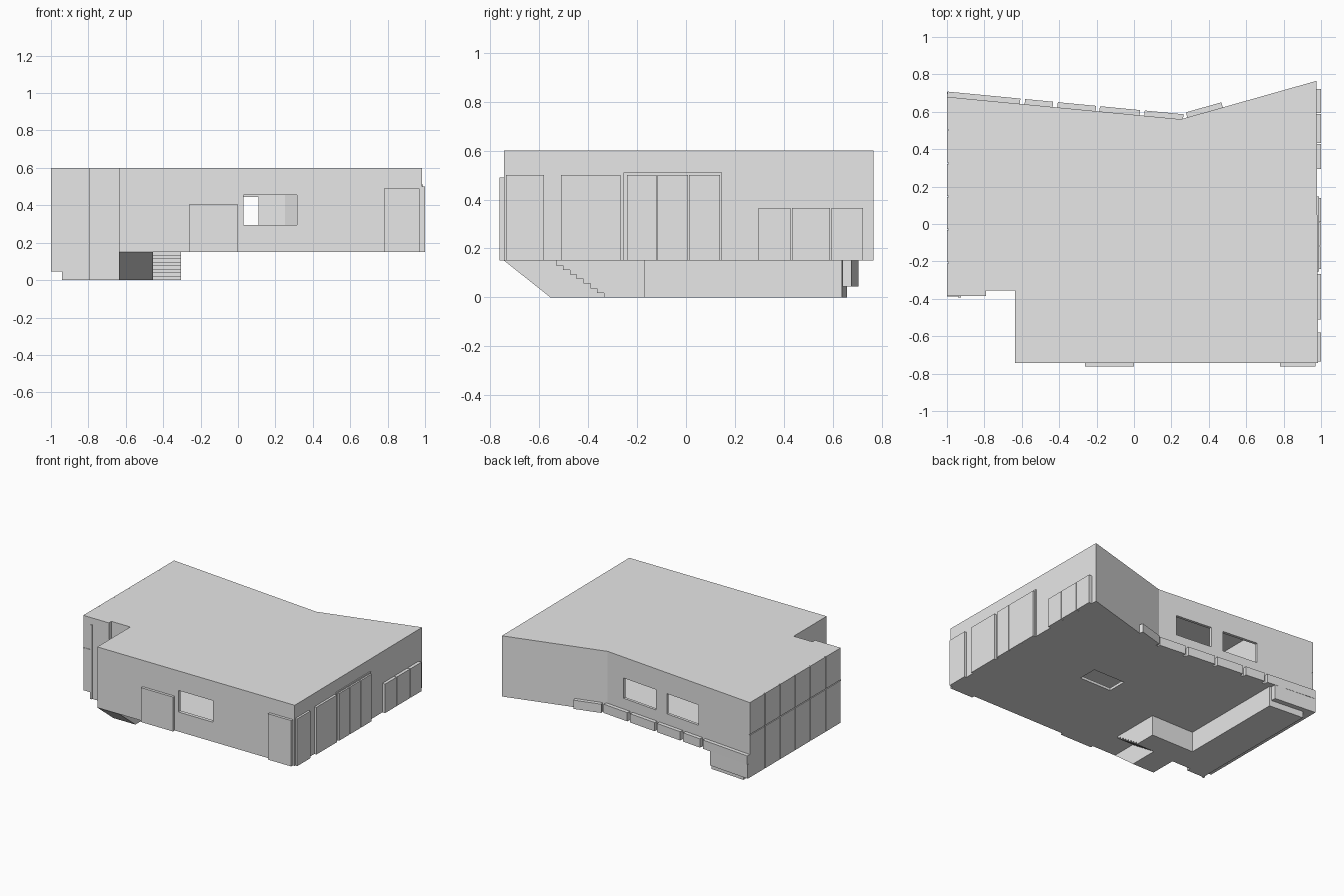
import bpy, bmesh, math
from mathutils import Vector

if "Cube" in bpy.data.objects:
    bpy.data.objects.remove(bpy.data.objects["Cube"])

grey = bpy.data.materials.new("plain_grey")
grey.diffuse_color = (0.8, 0.8, 0.8, 1)
grey.use_nodes = True
grey.node_tree.nodes["Principled BSDF"].inputs["Base Color"].default_value = grey.diffuse_color


def prism(name, pts, a, b, axis="z"):
    """Extrude a closed profile; axis z uses (x, y) points, axis x uses (y, z) points."""
    def place(p, t):
        return (p[0], p[1], t) if axis == "z" else (t, p[0], p[1])
    bm = bmesh.new()
    low = [bm.verts.new(place(p, a)) for p in pts]
    top = [bm.verts.new(place(p, b)) for p in pts]
    bm.faces.new(low)
    bm.faces.new(top)
    for i in range(len(pts)):
        j = (i + 1) % len(pts)
        bm.faces.new((low[i], low[j], top[j], top[i]))
    bmesh.ops.recalc_face_normals(bm, faces=bm.faces)
    me = bpy.data.meshes.new(name)
    bm.to_mesh(me)
    bm.free()
    me.materials.append(grey)
    ob = bpy.data.objects.new(name, me)
    bpy.context.collection.objects.link(ob)
    return ob


def box(name, x0, x1, y0, y1, z0, z1):
    return prism(name, [(x0, y0), (x1, y0), (x1, y1), (x0, y1)], z0, z1)


def cut(target, cutter):
    cutter.hide_render = True
    cutter.hide_viewport = True
    cutter.display_type = "WIRE"
    m = target.modifiers.new("cut", "BOOLEAN")
    m.operation = "DIFFERENCE"
    m.solver = "EXACT"
    m.object = cutter


# Main storey with the bent back wall and the front-left notch
corner, back_left, back_right = Vector((0.25, 0.56)), Vector((-1, 0.68)), Vector((0.975, 0.765))
body = prism("main_storey", [
    (-0.992, 0.679), tuple(corner), tuple(back_right), (0.985, -0.742),
    (-0.635, -0.742), (-0.635, -0.355), (-0.79, -0.355), (-0.79, -0.385),
    (-0.992, -0.385)], 0.15, 0.6)

# Hollow interior, window openings and floor hatch
cut(body, prism("interior_cutter", [
    (-0.6, 0.62), (0.25, 0.54), (0.95, 0.735), (0.95, -0.715), (-0.6, -0.715)], 0.17, 0.58))
cut(body, box("front_window_cutter", 0.03, 0.315, -0.8, -0.65, 0.295, 0.455))
for i, (x0, x1) in enumerate([(-0.174, 0.11), (-0.547, -0.27)]):
    cut(body, box("back_window_cutter_%d" % i, x0, x1, 0.45, 0.8, 0.295, 0.445))
cut(body, box("floor_hatch_cutter", 0.13, 0.39, -0.095, 0.05, 0.1, 0.2))

# Basement under the left side
prism("basement", [
    (-0.93, 0.657), (-0.655, 0.636), (-0.655, -0.17), (-0.635, -0.17),
    (-0.635, -0.355), (-0.79, -0.355), (-0.79, -0.385), (-0.93, -0.385)], 0, 0.15)

# Basement front with sloped underside
prism("basement_slope", [(-0.17, 0), (-0.17, 0.15), (-0.742, 0.15), (-0.553, 0)],
      -0.635, -0.455, "x")

# Stair block, stepped on its underside
n = 8
steps = [(-0.17, 0.15), (-0.17, 0)]
for i in range(n):
    y = -0.335 - 0.195 * i / (n - 1)
    steps += [(y, 0.15 * i / n), (y, 0.15 * (i + 1) / n)]
prism("stair_block", steps, -0.455, -0.305, "x")

# Skirt hanging below the main storey on the left and back
box("left_skirt", -0.992, -0.93, -0.385, 0.672, 0.045, 0.15)
prism("back_skirt", [(-1, 0.668), (-0.67, 0.638), (-0.67, 0.676), (-1, 0.705)], 0.045, 0.15)

# Cladding panels on the left wall, two rows of six
cols, w = 6, (0.68 + 0.385) / 6
for c in range(cols):
    y0 = -0.385 + c * w
    for r, (z0, z1) in enumerate([(0.045, 0.357), (0.363, 0.6)]):
        box("left_panel_%d_%d" % (r, c), -1, -0.99,
            y0 + (0.003 if c else 0), y0 + w - (0.003 if c < cols - 1 else 0), z0, z1)
box("left_front_post", -0.94, -0.925, -0.392, -0.38, 0.0, 0.55)
box("left_front_rail", -1, -0.94, -0.388, -0.38, 0.355, 0.363)


# Ledge boxes along the bent back wall
def ledge(name, end, x0, x1):
    d = (end - corner).normalized()
    nrm = Vector((-d.y, d.x))
    if nrm.y < 0:
        nrm = -nrm
    p = corner + d * ((x0 - corner.x) / d.x)
    q = corner + d * ((x1 - corner.x) / d.x)
    prism(name, [tuple(v) for v in (p - nrm * 0.005, q - nrm * 0.005,
                                    q + nrm * 0.028, p + nrm * 0.028)], 0.15, 0.215)


for i, (x0, x1) in enumerate([(-1, -0.61), (-0.585, -0.435), (-0.41, -0.205),
                              (-0.185, 0.03), (0.055, 0.262)]):
    ledge("back_ledge_%d" % i, back_left, x0, x1)
ledge("back_ledge_right", back_right, 0.285, 0.475)

# Doors on the front wall
box("front_door", -0.262, 0, -0.762, -0.73, 0.15, 0.405)
box("front_corner_door", 0.78, 0.97, -0.762, -0.73, 0.15, 0.49)

# Doors and panels on the right wall
box("right_frame", 0.96, 0.988, -0.255, 0.147, 0.15, 0.51)
for i, (y0, y1, h) in enumerate([
        (-0.735, -0.58, 0.5), (-0.51, -0.268, 0.5), (-0.24, -0.12, 0.5),
        (-0.116, 0.008, 0.5), (0.012, 0.138, 0.5),
        (0.295, 0.427, 0.365), (0.433, 0.587, 0.365), (0.593, 0.722, 0.365)]):
    box("right_door_%d" % i, 0.96, 1.0, y0, y1, 0.15, h)
